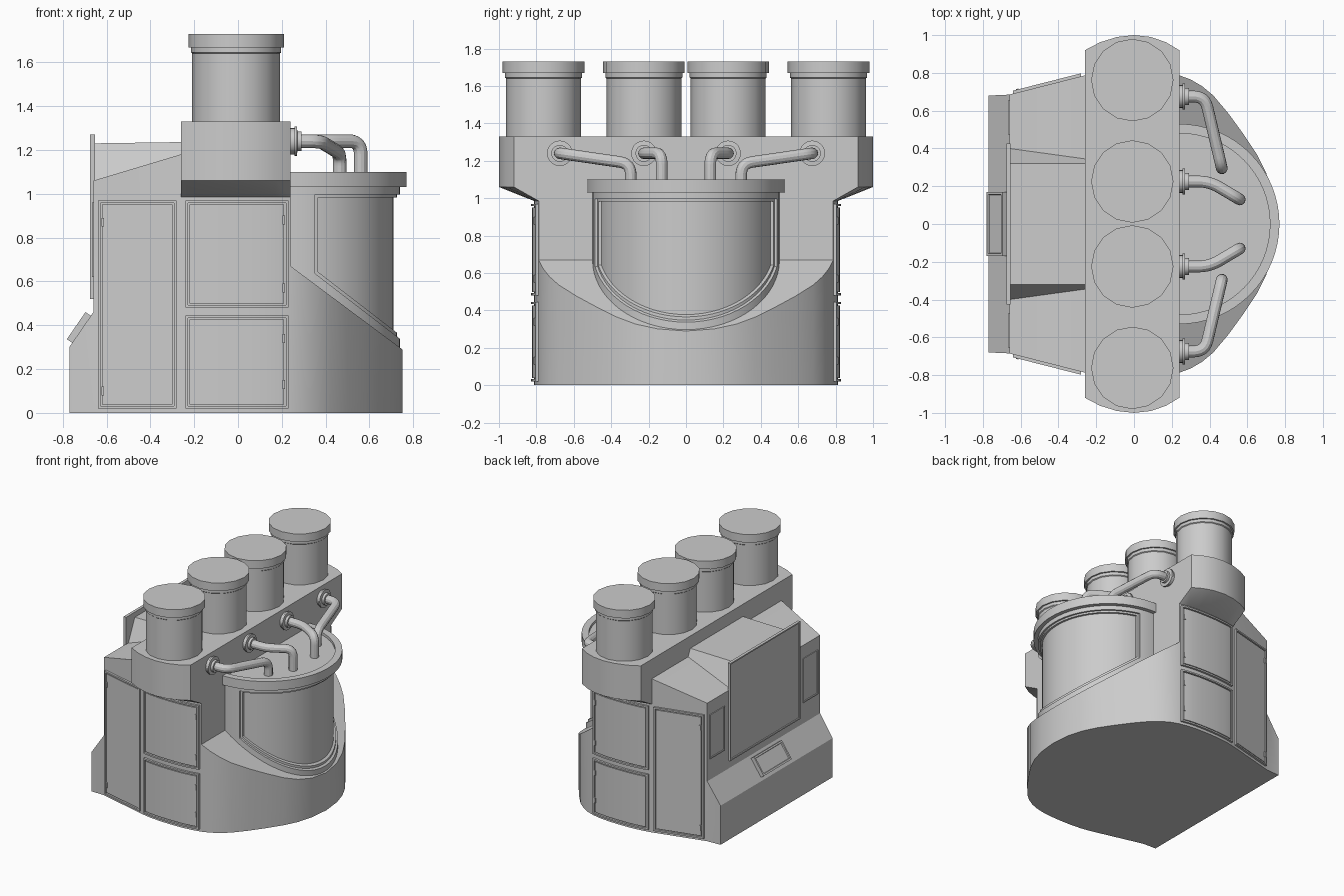
import bpy, bmesh
from math import sin, cos, pi, radians
from mathutils import Vector, Matrix

if "Cube" in bpy.data.objects:
    bpy.data.objects.remove(bpy.data.objects["Cube"])


def finish(name, bm, smooth=True):
    bmesh.ops.recalc_face_normals(bm, faces=bm.faces)
    me = bpy.data.meshes.new(name)
    bm.to_mesh(me)
    bm.free()
    ob = bpy.data.objects.new(name, me)
    bpy.context.collection.objects.link(ob)
    if smooth:
        bpy.ops.object.select_all(action='DESELECT')
        ob.select_set(True)
        bpy.context.view_layer.objects.active = ob
        bpy.ops.object.shade_smooth_by_angle(angle=radians(28))
    return ob


def loft(name, rings, smooth=True):
    """Closed skin through rings of equal point count, capped at both ends."""
    bm = bmesh.new()
    vs = [[bm.verts.new(p) for p in r] for r in rings]
    n = len(rings[0])
    for a, b in zip(vs, vs[1:]):
        for i in range(n):
            j = (i + 1) % n
            bm.faces.new((a[i], a[j], b[j], b[i]))
    bm.faces.new(vs[0])
    bm.faces.new(vs[-1])
    return finish(name, bm, smooth)


def prism_z(name, pts, lo, hi):
    return loft(name, [[(x, y, z) for x, y in pts] for z in (lo, hi)])


def prism_y(name, pts, lo, hi):
    return loft(name, [[(x, y, z) for x, z in pts] for y in (lo, hi)], False)


def lathe(name, profile, origin, axis='Z', sides=16):
    o = Vector(origin)
    rings = []
    for r, h in profile:
        ring = []
        for i in range(sides):
            a = 2 * pi * i / sides
            c, s = r * cos(a), r * sin(a)
            ring.append(o + (Vector((c, s, h)) if axis == 'Z' else Vector((h, c, s))))
        rings.append(ring)
    return loft(name, rings)


def boolean(ob, cutter, op):
    cutter.hide_render = True
    m = ob.modifiers.new('cut', 'BOOLEAN')
    m.operation, m.object, m.solver = op, cutter, 'EXACT'
    bpy.context.view_layer.objects.active = ob
    bpy.ops.object.modifier_apply(modifier=m.name)
    bpy.data.objects.remove(cutter)


def framed_slab(name, center, size, border, depth, tilt=0):
    """Slab facing -x with a recessed face inside a border."""
    bm = bmesh.new()
    bmesh.ops.create_cube(bm, size=1)
    bmesh.ops.scale(bm, vec=size, verts=bm.verts)
    bm.normal_update()
    f = [f for f in bm.faces if f.normal.x < -.9]
    bmesh.ops.inset_region(bm, faces=f, thickness=border)
    bmesh.ops.inset_region(bm, faces=f, thickness=.004, depth=-depth)
    bm.transform(Matrix.Translation(center) @ Matrix.Rotation(tilt, 4, 'Y'))
    return finish(name, bm, False)


def mirror_pts(half):
    return half + [(x, -y) for x, y in reversed(half) if y > 1e-6]


# Main body: plan outline intersected with side profile
side_arc = [(-.26, .787), (-.18, .802), (-.09, .81), (0, .812), (.09, .81), (.17, .802), (.24, .787)]
plan = [(-.77, .68), (-.66, .685)] + side_arc + [
    (.30, .765), (.36, .73), (.42, .68), (.5, .585), (.58, .475), (.65, .37), (.70, .27), (.735, .15), (.75, 0)]
body = prism_z("main_body", mirror_pts(plan), 0, 1.4)
profile = [(-.9, -.1), (-.9, .111), (-.66, .46), (-.66, 1.06), (-.26, 1.18),
           (.24, 1.18), (.24, .67), (.9, .178), (.9, -.1)]
boolean(body, prism_y("body_cutter", profile, -1.2, 1.2), 'INTERSECT')
bpy.ops.object.select_all(action='DESELECT')
body.select_set(True)
bpy.context.view_layer.objects.active = body
bpy.ops.object.shade_smooth_by_angle(angle=radians(28))

# Overhanging head block with sloped underside
head = [(-.26, .92), (-.18, .962), (-.09, .99), (0, 1), (.09, .99), (.17, .962), (.24, .92)]
loft("head_block", [[(x, y, z) for x, y in mirror_pts(p)]
                    for p, z in ((side_arc, .985), (head, 1.06), (head, 1.33))])

# Four capped canisters
for i, y in enumerate((-.762, -.225, .225, .762)):
    lathe(f"canister_{i}", [(.2, 1.32), (.2, 1.64), (.206, 1.645), (.206, 1.668),
                            (.218, 1.668), (.218, 1.73)], (-.009, y, 0))

# Housing behind the screen
loft("screen_housing", [
    [(-.66, -.43, 1.0), (-.66, -.40, 1.06), (-.66, -.32, 1.23), (-.66, .32, 1.23), (-.66, .40, 1.06), (-.66, .43, 1.0)],
    [(-.25, -.37, 1.0), (-.25, -.345, 1.18), (-.25, -.32, 1.236), (-.25, .32, 1.236), (-.25, .345, 1.18), (-.25, .37, 1.0)]],
    False)
framed_slab("screen", (-.664, 0, .895), (.022, .85, .75), .014, .006)
framed_slab("control_pad", (-.722, 0, .387), (.04, .34, .15), .018, .008, .602)
for s in (-1, 1):
    framed_slab(f"back_panel_{s}", (-.66, s * .565, .79), (.012, .18, .34), .012, .005)


# Side doors following the plan outline
def side_y(x):
    pts = plan[1:12]
    for (x0, y0), (x1, y1) in zip(pts, pts[1:]):
        if x0 <= x <= x1:
            return y0 + (y1 - y0) * (x - x0) / (x1 - x0)


def wrap(name, x0, x1, z0, z1, d, s):
    n = 12 if x1 - x0 > .1 else 1
    xs = [x0 + (x1 - x0) * i / n for i in range(n + 1)]
    pts = [(x, s * (side_y(x) + d)) for x in xs] + [(x, s * (side_y(x) - .02)) for x in reversed(xs)]
    prism_z(name, pts, z0, z1)


doors = {"tall_door": (-.64, -.28, .02, .97, -.618, (.10, .87)),
         "upper_door": (-.24, .23, .48, .97, .208, (.57, .88)),
         "lower_door": (-.24, .23, .02, .445, .208, (.13, .34))}
for s, side in ((-1, "front"), (1, "rear")):
    for nm, (x0, x1, z0, z1, hx, hz) in doors.items():
        n, w, g = f"{side}_{nm}", .012, .019
        wrap(n + "_frame_bottom", x0, x1, z0, z0 + w, .016, s)
        wrap(n + "_frame_top", x0, x1, z1 - w, z1, .016, s)
        wrap(n + "_frame_left", x0, x0 + w, z0 + w, z1 - w, .016, s)
        wrap(n + "_frame_right", x1 - w, x1, z0 + w, z1 - w, .016, s)
        wrap(n + "_panel", x0 + g, x1 - g, z0 + g, z1 - g, .012, s)
        for k, z in enumerate(hz):
            wrap(f"{n}_hinge_{k}", hx - .006, hx + .006, z - .02, z + .02, .02, s)


# Half-round tank with window frame and rimmed lid
def arc(r, n=32):
    return [(.24 + r * cos(a), r * sin(a)) for a in (pi * (i / n - .5) for i in range(n + 1))]


def half_disc(r):
    return [(.2, -r)] + arc(r) + [(.2, r)]


prism_z("tank_window", half_disc(.47), .25, 1.05)
for nm, r, g in (("tank_frame", .5, 0), ("tank_inner_frame", .486, .014)):
    frame = prism_z(nm, half_disc(r), .25, 1.04)
    x = .352 + g
    opening = [(x, .997 - g), (1, .997 - g), (1, .63 - .77 * (1 - .36) + g * 1.2), (x, .636 + g * .5)]
    boolean(frame, prism_y("opening_cutter", opening, -1, 1), 'DIFFERENCE')
prism_z("tank_lid", half_disc(.495), 1.03, 1.08)
prism_z("tank_lid_rim", arc(.53) + arc(.48)[::-1], 1.03, 1.10)


# Pipes with rounded elbows and wall flanges
def tube(name, corners, r, bend=.06, sides=12):
    c = [Vector(p) for p in corners]
    path = [c[0]]
    for a, b, d in zip(c, c[1:], c[2:]):
        p, q = b + (a - b).normalized() * bend, b + (d - b).normalized() * bend
        path += [p * (1 - t) ** 2 + b * 2 * t * (1 - t) + q * t * t for t in (i / 6 for i in range(7))]
    path.append(c[-1])
    rings, u = [], Vector((0, 0, 1))
    for i, p in enumerate(path):
        t = (path[min(i + 1, len(path) - 1)] - path[max(i - 1, 0)]).normalized()
        u = (u - t * u.dot(t)).normalized()
        v = t.cross(u)
        rings.append([p + (u * cos(2 * pi * k / sides) + v * sin(2 * pi * k / sides)) * r for k in range(sides)])
    loft(name, rings)


for s in (-1, 1):
    tube(f"outer_pipe_{s}", [(.24, s * .675, 1.24), (.375, s * .675, 1.24), (.465, s * .295, 1.185),
                             (.465, s * .295, 1.06)], .031)
    tube(f"inner_pipe_{s}", [(.24, s * .225, 1.24), (.40, s * .225, 1.24), (.56, s * .13, 1.24),
                             (.56, s * .13, 1.06)], .031)
    for y in (.675, .225):
        lathe(f"flange_{s}_{y}", [(.06, -.01), (.06, .022), (.068, .022), (.068, .034), (.045, .036), (.045, .055)],
              (.235, s * y, 1.24), 'X', 20)
